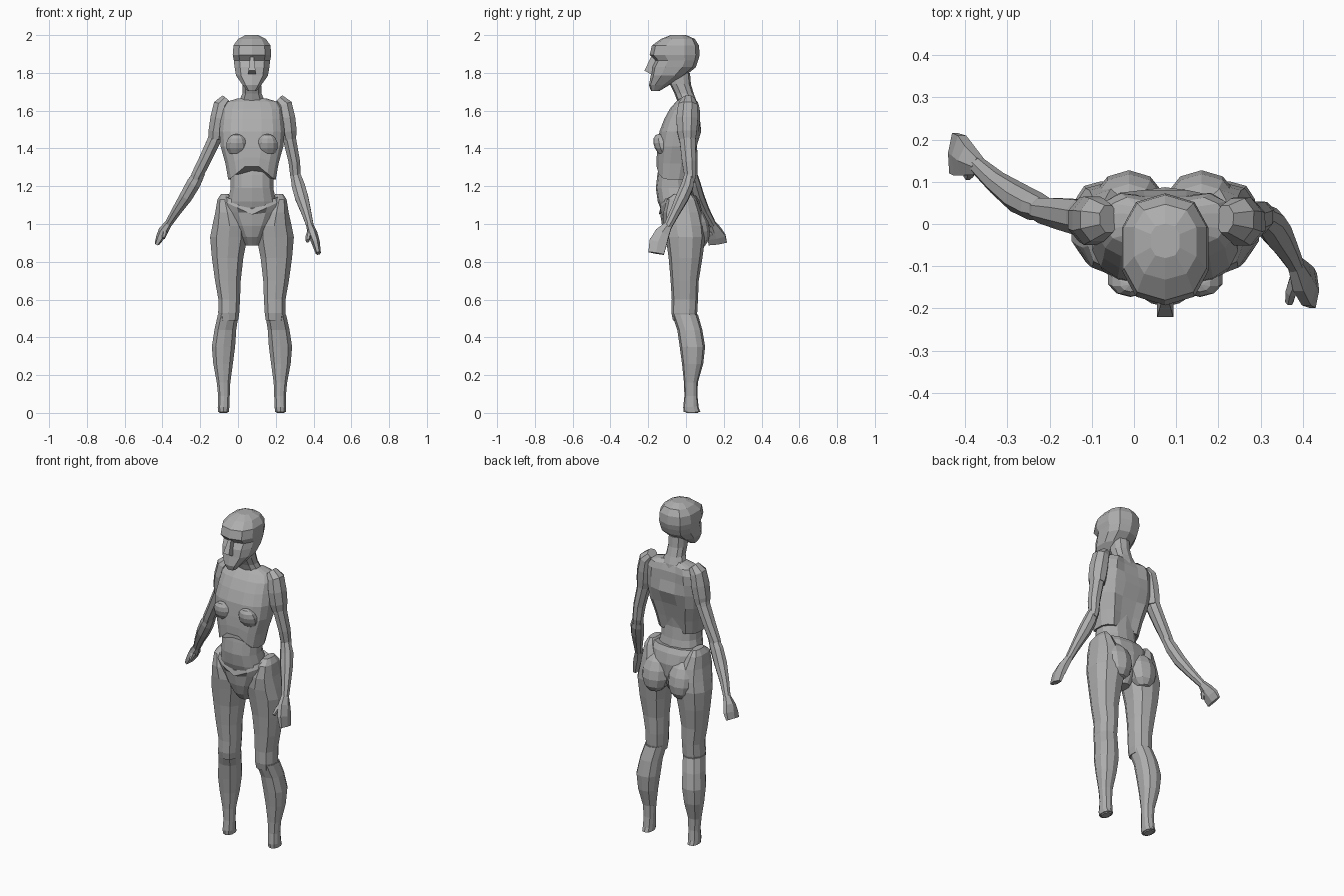
import bpy, bmesh, math
from mathutils import Vector

CX = 0.074  # body centre line

mat = bpy.data.materials.new("clay grey")
mat.diffuse_color = (0.42, 0.42, 0.42, 1)


def spow(v, p):
    return math.copysign(abs(v) ** p, v)


def skin(name, rings, tweak=None):
    """Bridge equal-sized rings into a closed flat-shaded body."""
    bm = bmesh.new()
    loops = []
    for i, ring in enumerate(rings):
        loops.append([bm.verts.new(tweak(i, Vector(p)) if tweak else p) for p in ring])
    n = len(loops[0])
    for a, b in zip(loops, loops[1:]):
        for k in range(n):
            bm.faces.new((a[k], a[(k + 1) % n], b[(k + 1) % n], b[k]))
    bm.faces.new(loops[0][::-1])
    bm.faces.new(loops[-1])
    return finish(name, bm)


def finish(name, bm):
    bmesh.ops.recalc_face_normals(bm, faces=bm.faces)
    me = bpy.data.meshes.new(name)
    bm.to_mesh(me)
    bm.free()
    me.materials.append(mat)
    ob = bpy.data.objects.new(name, me)
    bpy.context.collection.objects.link(ob)
    return ob


def stack(name, rows, n=12, power=0.85, tweak=None):
    """Horizontal rings: (z, x_min, x_max, y_front, y_back)."""
    rings = []
    for z, x0, x1, y0, y1 in rows:
        ring = []
        for k in range(n):
            t = 2 * math.pi * (k + 0.5) / n
            ring.append(((x0 + x1) / 2 + (x1 - x0) / 2 * spow(math.cos(t), power) * 1.02,
                         (y0 + y1) / 2 + (y1 - y0) / 2 * spow(math.sin(t), power) * 1.02, z))
        rings.append(ring)
    return skin(name, rings, tweak)


def centred(rows):
    """(z, half_width, y_front, y_back) about the body centre line."""
    return [(z, CX - w, CX + w, f, b) for z, w, f, b in rows]


def tube(name, rows, n=8):
    """Rings along a path: (x, y, z, radius_fore_aft, radius_sideways)."""
    pts = [Vector(r[:3]) for r in rows]
    rings = []
    for i, r in enumerate(rows):
        d = (pts[min(i + 1, len(pts) - 1)] - pts[max(i - 1, 0)]).normalized()
        u = Vector((0, 1, 0))
        u = (u - d * u.dot(d)).normalized()
        v = d.cross(u)
        rings.append([pts[i] + u * r[3] * math.cos(t) + v * r[4] * math.sin(t)
                      for t in (2 * math.pi * (k + 0.5) / n for k in range(n))])
    return skin(name, rings)


def blob(name, loc, size, shift=0.0):
    """Faceted ellipsoid whose lower half is pushed along y by shift."""
    bm = bmesh.new()
    bmesh.ops.create_uvsphere(bm, u_segments=10, v_segments=7, radius=1)
    for v in bm.verts:
        v.co = Vector((v.co.x * size[0], v.co.y * size[1] - shift * v.co.z,
                       v.co.z * size[2])) + Vector(loc)
    return finish(name, bm)


def mirror(ob, name):
    """Mirrored copy across the body centre line."""
    bm = bmesh.new()
    bm.from_mesh(ob.data)
    for v in bm.verts:
        v.co.x = 2 * CX - v.co.x
    return finish(name, bm)


# Head: chin, jaw, cheeks, eye recess, brow, cranium
stack("head", centred([
    (1.705, 0.025, -0.185, -0.14), (1.735, 0.05, -0.195, -0.09),
    (1.785, 0.086, -0.185, -0.005), (1.83, 0.094, -0.18, 0.05),
    (1.865, 0.098, -0.162, 0.062), (1.895, 0.104, -0.19, 0.07),
    (1.945, 0.1, -0.178, 0.066), (1.98, 0.075, -0.13, 0.045),
    (2.0, 0.035, -0.08, 0.0)]), n=10, power=0.8)

# Nose wedge
skin("nose", [[(CX - w, -0.15, z), (CX - w, y, z), (CX + w, y, z), (CX + w, -0.15, z)]
              for z, w, y in ((1.795, 0.02, -0.19), (1.812, 0.019, -0.22), (1.885, 0.009, -0.185))])

# Neck, leaning forward
stack("neck", centred([
    (1.60, 0.09, -0.06, 0.06), (1.65, 0.07, -0.045, 0.055), (1.69, 0.052, -0.06, 0.04),
    (1.74, 0.05, -0.085, 0.025), (1.80, 0.05, -0.095, 0.02)]), n=10)


# Rib cage with arched front rim and spine groove
def rib_shape(i, p):
    dx = abs(p.x - CX)
    if i < 2 and p.y < -0.03:
        p.z += (0.10 if i == 0 else 0.05) * max(0, 1 - dx / 0.12)
    if p.y > 0.01 and dx < 0.05:
        p.y -= 0.018
    return p


stack("rib_cage", centred([
    (1.235, 0.125, -0.155, 0.025), (1.32, 0.14, -0.155, 0.045), (1.41, 0.165, -0.15, 0.068),
    (1.49, 0.172, -0.14, 0.08), (1.555, 0.165, -0.115, 0.085), (1.61, 0.16, -0.085, 0.082),
    (1.645, 0.14, -0.055, 0.07), (1.665, 0.075, -0.035, 0.055)]),
    n=16, power=0.75, tweak=rib_shape)

# Breasts
breast = blob("breast_left", (-0.008, -0.125, 1.415), (0.058, 0.045, 0.062), 0.018)
mirror(breast, "breast_right")

# Waist
stack("waist", centred([
    (1.06, 0.14, -0.125, 0.05), (1.12, 0.128, -0.148, 0.04), (1.19, 0.113, -0.158, 0.025),
    (1.26, 0.113, -0.15, 0.018), (1.35, 0.12, -0.135, 0.03)]), n=14)


# Pelvis, its front rim dipping in the middle
def pelvis_shape(i, p):
    if i > 3 and p.y < 0:
        p.z -= 0.07 * max(0, 1 - abs(p.x - CX) / 0.15)
    return p


stack("pelvis", centred([
    (0.885, 0.035, -0.07, 0.03), (0.93, 0.06, -0.105, 0.06), (0.99, 0.10, -0.125, 0.08),
    (1.06, 0.145, -0.135, 0.085), (1.12, 0.158, -0.142, 0.07), (1.15, 0.145, -0.135, 0.052)]),
    n=14, tweak=pelvis_shape)

# Buttocks
buttock = blob("buttock_left", (-0.012, 0.045, 0.985), (0.088, 0.08, 0.115), 0.02)
for v in buttock.data.vertices:
    v.co.y = min(v.co.y, 0.135)
mirror(buttock, "buttock_right")

# Legs
thigh = stack("thigh_left", [
    (0.49, -0.098, 0.002, -0.068, 0.05), (0.53, -0.106, 0.008, -0.076, 0.058),
    (0.60, -0.105, 0.012, -0.074, 0.062), (0.70, -0.123, 0.016, -0.08, 0.066),
    (0.82, -0.14, 0.03, -0.09, 0.085), (0.93, -0.15, 0.052, -0.105, 0.10),
    (0.99, -0.138, 0.05, -0.115, 0.095), (1.06, -0.122, 0.01, -0.118, 0.08),
    (1.13, -0.11, -0.03, -0.10, 0.055), (1.16, -0.09, -0.05, -0.06, 0.03)], n=10)
mirror(thigh, "thigh_right")
shin = stack("lower_leg_left", [
    (0.005, -0.106, -0.048, -0.012, 0.075), (0.03, -0.108, -0.045, -0.014, 0.066),
    (0.09, -0.106, -0.043, -0.008, 0.06), (0.16, -0.113, -0.04, -0.01, 0.062),
    (0.26, -0.132, -0.026, -0.02, 0.09), (0.35, -0.14, -0.014, -0.032, 0.10),
    (0.44, -0.126, -0.008, -0.045, 0.085), (0.52, -0.108, 0.004, -0.072, 0.062)], n=10)
mirror(shin, "lower_leg_right")
foot_stub = stack("ankle_cap_left", [(0.0, -0.098, -0.056, 0.0, 0.065),
                                     (0.01, -0.105, -0.05, -0.01, 0.073)], n=8)
mirror(foot_stub, "ankle_cap_right")

# Shoulder shells
tube("shoulder_left", [(-0.06, 0.012, 1.662, 0.035, 0.03), (-0.088, 0.01, 1.63, 0.055, 0.045),
                       (-0.1, 0.008, 1.56, 0.062, 0.05), (-0.113, 0.01, 1.49, 0.056, 0.047),
                       (-0.118, 0.012, 1.45, 0.048, 0.04)])
tube("shoulder_right", [(0.215, 0.012, 1.662, 0.035, 0.03), (0.245, 0.01, 1.63, 0.055, 0.045),
                        (0.257, 0.006, 1.56, 0.062, 0.05), (0.265, 0.005, 1.49, 0.056, 0.05),
                        (0.27, 0.008, 1.45, 0.048, 0.04)])

# Arms, posed differently on each side
tube("upper_arm_left", [(-0.105, 0.012, 1.52, 0.045, 0.038), (-0.128, 0.016, 1.44, 0.045, 0.038),
                        (-0.17, 0.024, 1.35, 0.04, 0.036), (-0.215, 0.032, 1.26, 0.032, 0.034),
                        (-0.232, 0.037, 1.22, 0.026, 0.028)])
tube("forearm_left", [(-0.20, 0.03, 1.275, 0.026, 0.03), (-0.235, 0.042, 1.215, 0.035, 0.04),
                      (-0.275, 0.062, 1.145, 0.036, 0.037), (-0.325, 0.098, 1.07, 0.028, 0.028),
                      (-0.372, 0.14, 0.995, 0.022, 0.02)])
tube("upper_arm_right", [(0.26, 0.006, 1.52, 0.045, 0.04), (0.275, 0.008, 1.44, 0.045, 0.037),
                         (0.298, 0.016, 1.33, 0.04, 0.033), (0.305, 0.022, 1.25, 0.032, 0.03),
                         (0.31, 0.02, 1.22, 0.026, 0.026)])
tube("forearm_right", [(0.303, 0.02, 1.265, 0.028, 0.028), (0.32, 0.006, 1.20, 0.036, 0.038),
                       (0.337, -0.02, 1.14, 0.036, 0.038), (0.362, -0.06, 1.06, 0.028, 0.028),
                       (0.383, -0.098, 0.985, 0.023, 0.02)])

# Mitten hands and thumbs
tube("hand_left", [(-0.368, 0.136, 1.003, 0.024, 0.02), (-0.395, 0.15, 0.965, 0.042, 0.026),
                   (-0.412, 0.162, 0.93, 0.056, 0.022), (-0.428, 0.168, 0.897, 0.056, 0.014)], n=6)
tube("thumb_left", [(-0.39, 0.145, 0.98, 0.02, 0.015), (-0.388, 0.125, 0.95, 0.018, 0.014),
                    (-0.395, 0.112, 0.925, 0.01, 0.009)], n=6)
tube("hand_right", [(0.38, -0.094, 0.993, 0.024, 0.02), (0.395, -0.125, 0.95, 0.044, 0.026),
                    (0.412, -0.148, 0.90, 0.054, 0.022), (0.425, -0.158, 0.845, 0.048, 0.014)], n=6)
tube("thumb_right", [(0.385, -0.125, 0.965, 0.02, 0.016), (0.372, -0.16, 0.935, 0.018, 0.014),
                     (0.368, -0.185, 0.91, 0.012, 0.01)], n=6)
